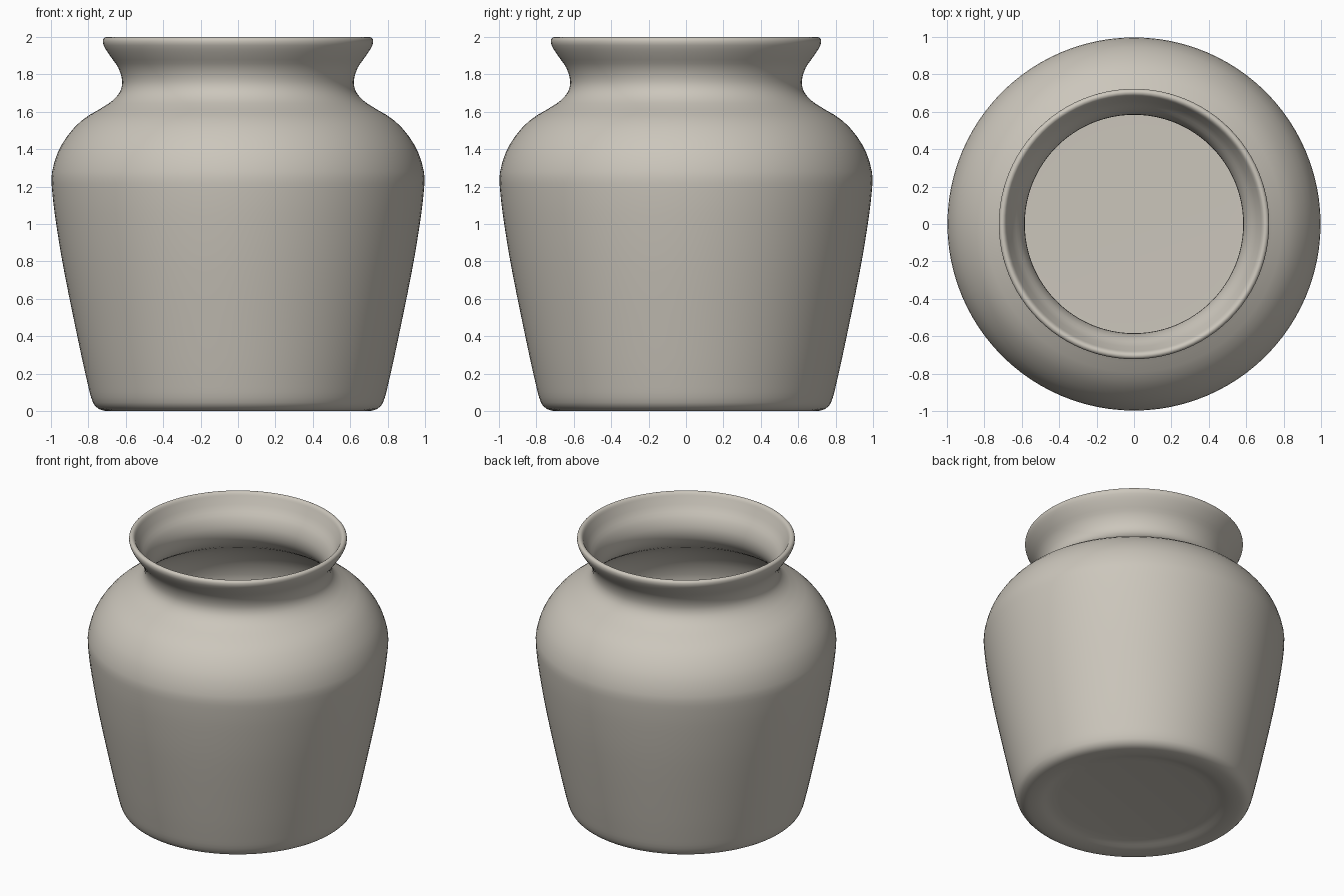
import bpy, bmesh, math
from mathutils import Vector

if "Cube" in bpy.data.objects:
    bpy.data.objects.remove(bpy.data.objects["Cube"])

SEGMENTS = 96

# Outer wall, from the recessed foot up to the rim (radius, height)
outer = [(0.50, 0.03), (0.56, 0.022), (0.63, 0.004), (0.70, 0.0), (0.745, 0.012),
         (0.775, 0.045), (0.80, 0.13), (0.855, 0.38), (0.93, 0.75), (0.972, 1.0),
         (0.994, 1.18), (0.994, 1.28), (0.945, 1.42), (0.84, 1.55), (0.69, 1.645),
         (0.635, 1.70), (0.619, 1.76), (0.64, 1.835), (0.685, 1.90), (0.718, 1.955),
         (0.722, 1.985), (0.708, 1.999)]
# Inner wall, from the lip down to the floor
inner = [(0.69, 1.993), (0.675, 1.965), (0.645, 1.905), (0.603, 1.84), (0.584, 1.76),
         (0.605, 1.68), (0.67, 1.61), (0.815, 1.515), (0.91, 1.40), (0.955, 1.27),
         (0.955, 1.18), (0.934, 1.0), (0.89, 0.75), (0.815, 0.38), (0.765, 0.15),
         (0.735, 0.085), (0.68, 0.065), (0.50, 0.06)]


def smooth_path(pts, steps=3):
    """Centripetal-free Catmull-Rom subdivision of the profile."""
    p = [Vector(q) for q in pts]
    p = [p[0]] + p + [p[-1]]
    out = []
    for a, b, c, d in zip(p, p[1:], p[2:], p[3:]):
        # limit tangents so short and long spans join cleanly
        span = (c - b).length
        m1 = (c - a).normalized() * span
        m2 = (d - b).normalized() * span
        for i in range(steps):
            t = i / steps
            out.append(b * (2*t**3 - 3*t**2 + 1) + m1 * (t**3 - 2*t**2 + t)
                       + c * (3*t**2 - 2*t**3) + m2 * (t**3 - t**2))
    return out + [p[-1]]


# Jar: one closed revolved shell with flat discs for underside and floor
profile = smooth_path(outer + inner)
bm = bmesh.new()
rings = []
for r, z in profile:
    rings.append([bm.verts.new((r * math.cos(2 * math.pi * i / SEGMENTS),
                                r * math.sin(2 * math.pi * i / SEGMENTS), z))
                  for i in range(SEGMENTS)])
for lo, hi in zip(rings, rings[1:]):
    for i in range(SEGMENTS):
        j = (i + 1) % SEGMENTS
        bm.faces.new((lo[i], lo[j], hi[j], hi[i]))
bm.faces.new(rings[0][::-1])
bm.faces.new(rings[-1])
bmesh.ops.recalc_face_normals(bm, faces=bm.faces)
mesh = bpy.data.meshes.new("jar")
bm.to_mesh(mesh)
bm.free()
jar = bpy.data.objects.new("jar", mesh)
bpy.context.collection.objects.link(jar)

# Plain clay colour
clay = bpy.data.materials.new("warm grey clay")
clay.diffuse_color = (0.60, 0.565, 0.50, 1)
clay.use_nodes = True
clay.node_tree.nodes["Principled BSDF"].inputs["Base Color"].default_value = clay.diffuse_color
mesh.materials.append(clay)

bpy.context.view_layer.objects.active = jar
jar.select_set(True)
bpy.ops.object.shade_smooth_by_angle(angle=math.radians(40))
